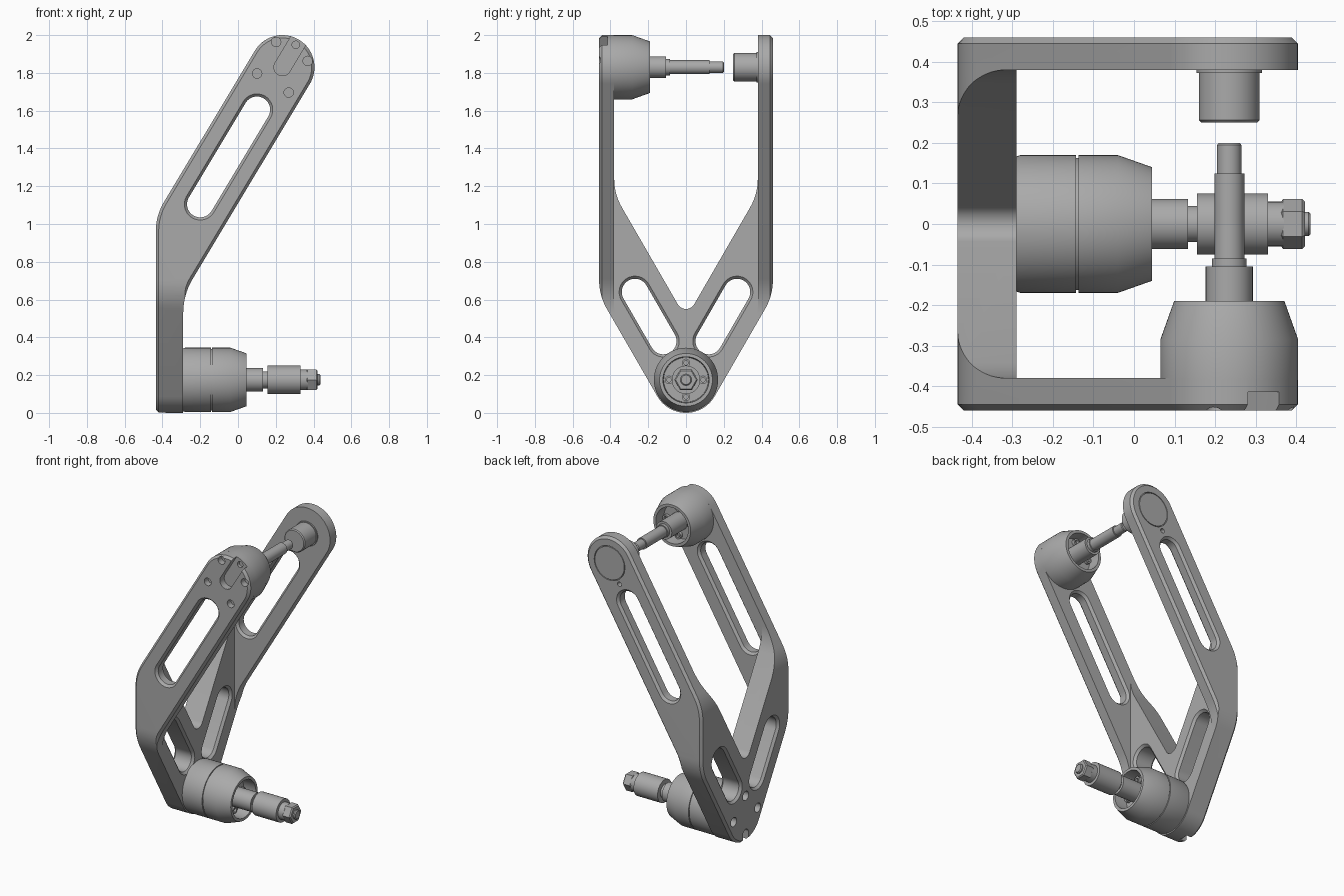
import bpy, bmesh, math
from mathutils import Vector

if "Cube" in bpy.data.objects:
    bpy.data.objects.remove(bpy.data.objects["Cube"])

GREY = 0.4
metal = bpy.data.materials.new("machined grey")
metal.use_nodes = True
metal.diffuse_color = (GREY, GREY, GREY, 1)
metal.node_tree.nodes["Principled BSDF"].inputs["Base Color"].default_value = (GREY, GREY, GREY, 1)

TOP = Vector((0.235, 1.83))      # upper joint centre in x, z
BASE = Vector((0, 0.175))        # lower joint centre in y, z
C = 0.015                        # chamfer
parts = []


def place(axis, pos, p):
    return (pos, p[0], p[1]) if axis == "x" else (p[0], pos, p[1])


def loft(name, axis, rings):
    """Skin a list of (position, 2D outline) rings and cap both ends."""
    bm = bmesh.new()
    loops = [[bm.verts.new(place(axis, pos, p)) for p in outline] for pos, outline in rings]
    n = len(loops[0])
    for a, b in zip(loops, loops[1:]):
        for i in range(n):
            j = (i + 1) % n
            bm.faces.new((a[i], a[j], b[j], b[i]))
    bm.faces.new(loops[0])
    bm.faces.new(loops[-1])
    bmesh.ops.recalc_face_normals(bm, faces=bm.faces)
    mesh = bpy.data.meshes.new(name)
    bm.to_mesh(mesh)
    bm.free()
    mesh.materials.append(metal)
    ob = bpy.data.objects.new(name, mesh)
    bpy.context.collection.objects.link(ob)
    return ob


def lathe(name, axis, centre, profile, sides=48):
    """Turned part from (position, radius) pairs."""
    circle = [Vector((math.cos(t), math.sin(t)))
              for t in (2 * math.pi * i / sides for i in range(sides))]
    ob = loft(name, axis, [(pos, [centre + v * r for v in circle]) for pos, r in profile])
    return ob


def grow(outline, d):
    """Offset a counter-clockwise outline outward by d."""
    out = []
    for i, p in enumerate(outline):
        e1 = (p - outline[i - 1]).normalized()
        e2 = (outline[(i + 1) % len(outline)] - p).normalized()
        n1, n2 = Vector((e1.y, -e1.x)), Vector((e2.y, -e2.x))
        out.append(p + (n1 + n2) * d / (1 + n1.dot(n2)))
    return out


def prism(name, axis, outline, layers):
    return loft(name, axis, [(pos, grow(outline, d)) for pos, d in layers])


def arc(centre, r, a0, a1, steps=16):
    return [Vector(centre) + r * Vector((math.cos(t), math.sin(t)))
            for t in (math.radians(a0 + (a1 - a0) * i / steps) for i in range(steps + 1))]


def fillet(prev, corner, nxt, r, steps=8):
    """Round the corner of a path with radius r."""
    p, q, s = Vector(prev), Vector(corner), Vector(nxt)
    u, v = (p - q).normalized(), (s - q).normalized()
    half = u.angle(v) / 2
    centre = q + (u + v).normalized() * r / math.sin(half)
    a = q + u * r / math.tan(half) - centre
    b = q + v * r / math.tan(half) - centre
    sweep = a.angle_signed(b)
    start = math.atan2(a.y, a.x)
    return [centre + r * Vector((math.cos(start - sweep * i / steps), math.sin(start - sweep * i / steps)))
            for i in range(steps + 1)]


def slot(a, b, r):
    """Round-ended slot outline from a to b."""
    a, b = Vector(a), Vector(b)
    deg = math.degrees(math.atan2(b.y - a.y, b.x - a.x))
    return arc(b, r, deg - 90, deg + 90) + arc(a, r, deg + 90, deg + 270)


def boolean(ob, tool, op="DIFFERENCE"):
    mod = ob.modifiers.new("cut", "BOOLEAN")
    mod.operation, mod.object, mod.solver = op, tool, "EXACT"
    bpy.context.view_layer.update()
    deps = bpy.context.evaluated_depsgraph_get()
    mesh = bpy.data.meshes.new_from_object(ob.evaluated_get(deps))
    ob.modifiers.clear()
    ob.data = mesh
    bpy.data.objects.remove(tool)


# Frame: bent arm silhouette crossed with the side silhouette
LEAN = 59
right = TOP + 0.17 * Vector((math.cos(math.radians(LEAN - 90)), math.sin(math.radians(LEAN - 90))))
left = 2 * TOP - right
slope = math.tan(math.radians(LEAN))
knee_r = Vector((-0.29, right.y - (right.x + 0.29) * slope))
knee_l = Vector((-0.435, left.y - (left.x + 0.435) * slope))
low_l, low_r = Vector((-0.435, -0.1)), Vector((-0.29, -0.1))
arm = [low_l, low_r] + fillet(low_r, knee_r, right, 0.35)
arm += arc(TOP, 0.17, LEAN - 90, LEAN + 90, 32) + fillet(left, knee_l, low_l, 0.3)
frame = prism("frame", "y", arm, [(-0.46, -C), (-0.46 + C, 0), (0.46 - C, 0), (0.46, -C)])

tip = BASE + 0.175 * Vector((math.cos(math.radians(-30)), math.sin(math.radians(-30))))
hip = Vector((0.46, tip.y + (0.46 - tip.x) * math.sqrt(3)))
half = fillet(tip, hip, (0.46, 2.1), 0.3) + [Vector((0.46, 2.1))]
side = half + [Vector((-p.x, p.y)) for p in reversed(half)] + arc(BASE, 0.175, 210, 330, 24)
boolean(frame, prism("side_cutter", "x", side, [(-0.435, -C), (-0.435 + C, 0), (0.6, 0)]), "INTERSECT")

# Space between the arms, and the open V in the base plate
box = [Vector(p) for p in ((-0.38, -0.2), (0.38, -0.2), (0.38, 2.2), (-0.38, 2.2))]
boolean(frame, prism("gap_cutter", "x", box, [(-0.29, 0), (0.7, 0)]))
crotch, shoulder = Vector((0, 0.5)), Vector((0.38, 1.158))
wall = fillet(crotch, shoulder, (0.38, 2.2), 0.3) + [Vector((0.38, 2.2))]
vee = fillet((-0.38, 1.158), crotch, shoulder, 0.05) + wall + [Vector((-p.x, p.y)) for p in reversed(wall)]
boolean(frame, prism("vee_cutter", "x", vee, [(-0.6, 0), (-0.28, 0)]))

# Chamfered lightening slots
for s in (-1, 1):
    flare = [(s * 0.461, C), (s * 0.445, 0), (s * 0.395, 0), (s * 0.379, C)]
    boolean(frame, prism("arm_slot", "y", slot((-0.2, 1.105), (0.1, 1.605), 0.07), flare))
    flare = [(-0.436, C), (-0.42, 0), (-0.305, 0), (-0.289, C)]
    boolean(frame, prism("base_slot", "x", slot((s * 0.12, 0.38), (s * 0.27, 0.64), 0.07), flare))

# Screw holes and open-ended key slots
lean = Vector((math.cos(math.radians(LEAN)), math.sin(math.radians(LEAN))))
boolean(frame, prism("arm_key", "y", slot(TOP, TOP + lean * 0.3, 0.045), [(-0.5, 0), (-0.415, 0)]))
boolean(frame, lathe("key_hole", "y", TOP + lean * 0.138, [(-0.45, 0.02), (-0.395, 0.02)], 24))
boolean(frame, prism("base_key", "x", slot((0, 0.05), (0, -0.1), 0.03), [(-0.5, 0), (-0.385, 0)]))
for i in range(4):
    a = math.radians(LEAN - 45 + 90 * i)
    spot = TOP + 0.138 * Vector((math.cos(a), math.sin(a)))
    boolean(frame, lathe("arm_hole", "y", spot, [(-0.5, 0.025), (-0.42, 0.025)], 24))
    if i < 3:
        spot = BASE + 0.125 * Vector((math.cos(i * math.pi / 2), math.sin(i * math.pi / 2)))
        boolean(frame, lathe("base_hole", "x", spot, [(-0.5, 0.03), (-0.385, 0.03)], 24))
boolean(frame, lathe("pin_hole", "y", TOP - lean * 0.14, [(0.42, 0.015), (0.5, 0.015)], 24))
boolean(frame, lathe("disc_seat", "y", TOP, [(0.45, 0.112), (0.5, 0.112)], 64))
parts.append(frame)

# Lower joint: two-piece cup, spindle and hex nut along x
parts += [
    lathe("lower_cup", "x", BASE, [
        (-0.295, 0.165), (-0.28, 0.17), (-0.143, 0.17), (-0.143, 0.163), (-0.137, 0.163), (-0.137, 0.17),
        (-0.04, 0.17), (0.045, 0.14), (0.045, 0.122), (-0.04, 0.118)], 64),
    lathe("lower_spindle", "x", BASE, [
        (-0.05, 0.062), (0.133, 0.062), (0.133, 0.045), (0.155, 0.045), (0.155, 0.075),
        (0.33, 0.075), (0.33, 0.055), (0.37, 0.055)]),
    lathe("lower_nut", "x", BASE, [(0.363, 0.055), (0.368, 0.062), (0.415, 0.062), (0.422, 0.055)], 6),
    lathe("lower_tip", "x", BASE, [(0.41, 0.03), (0.43, 0.03), (0.436, 0.025)], 32),
]

# Upper joint: cup, stepped pin, opposite stub and rear disc along y
parts += [
    lathe("upper_cup", "y", TOP, [
        (-0.385, 0.17), (-0.285, 0.17), (-0.19, 0.136), (-0.19, 0.118), (-0.27, 0.115)], 64),
    lathe("upper_pin", "y", TOP, [
        (-0.28, 0.058), (-0.105, 0.058), (-0.105, 0.043), (-0.085, 0.043), (-0.085, 0.037),
        (0.125, 0.037), (0.125, 0.03), (0.195, 0.03), (0.2, 0.026)]),
    lathe("opposite_stub", "y", TOP, [
        (0.25, 0.069), (0.256, 0.075), (0.372, 0.075), (0.372, 0.081), (0.385, 0.081)]),
    lathe("rear_disc", "y", TOP, [(0.445, 0.107), (0.46, 0.107)], 64),
]

# Screws on the floor of each cup
for i in range(4):
    v = 0.09 * Vector((math.cos(i * math.pi / 2), math.sin(i * math.pi / 2)))
    parts.append(lathe("lower_screw", "x", BASE + v, [(-0.045, 0.022), (-0.02, 0.022), (-0.02, 0.012), (-0.035, 0.012)], 20))
    parts.append(lathe("upper_screw", "y", TOP + v, [(-0.275, 0.022), (-0.25, 0.022), (-0.25, 0.012), (-0.265, 0.012)], 20))

bpy.ops.object.select_all(action="DESELECT")
for ob in parts:
    ob.select_set(True)
bpy.context.view_layer.objects.active = frame
bpy.ops.object.shade_smooth_by_angle(angle=math.radians(25))
